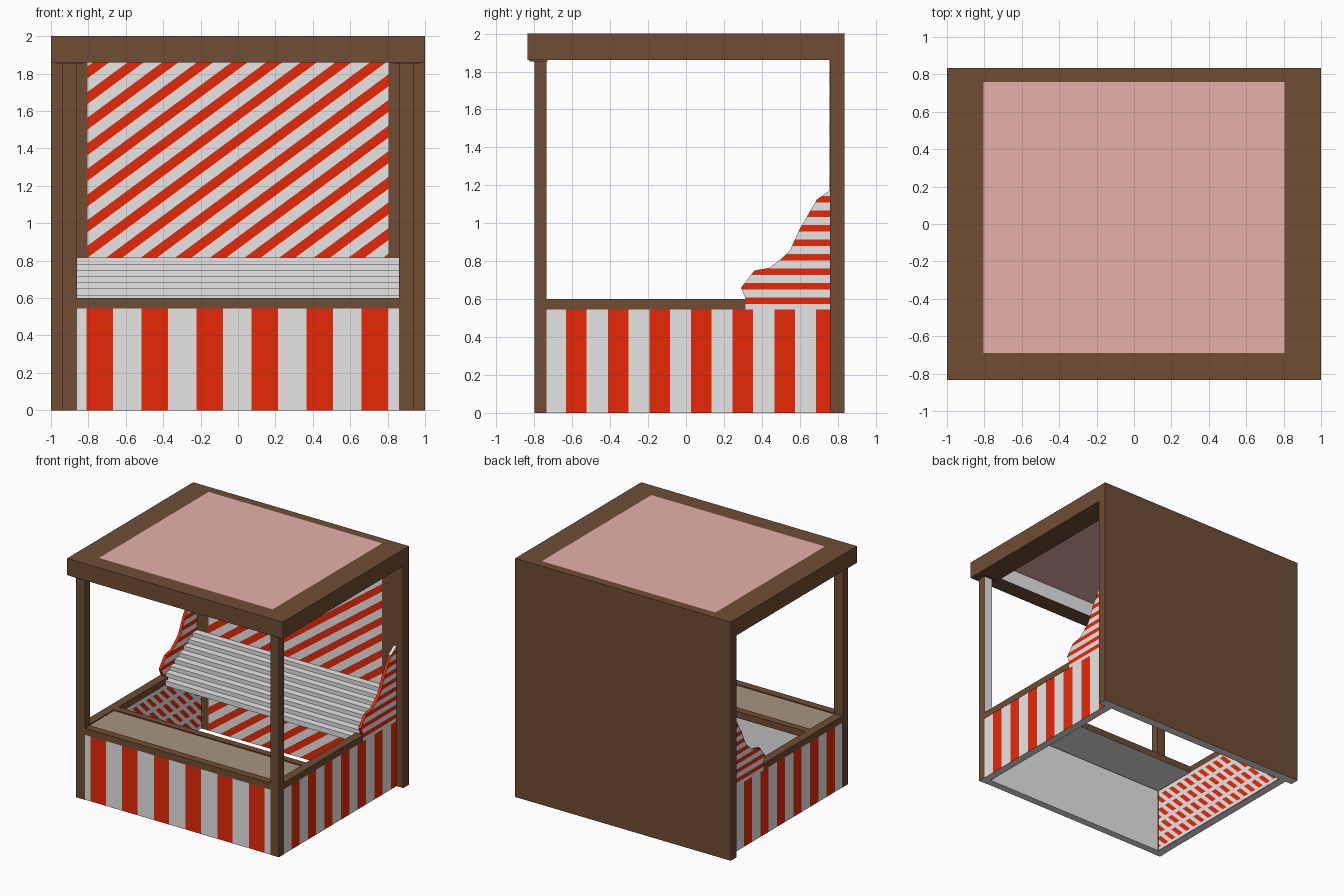
import bpy, bmesh, math
from mathutils import Vector

if "Cube" in bpy.data.objects:
    bpy.data.objects.remove(bpy.data.objects["Cube"])


def material(name, r, g, b):
    m = bpy.data.materials.new(name)
    m.diffuse_color = (r, g, b, 1)
    m.use_nodes = True
    m.node_tree.nodes["Principled BSDF"].inputs["Base Color"].default_value = m.diffuse_color
    return m


BROWN = material("brown wood", 0.16, 0.074, 0.034)
WHITE = material("off white", 0.8, 0.795, 0.795)
RED = material("red", 0.8, 0.022, 0.002)
PINK = material("pink cloth", 0.79, 0.44, 0.41)
TAN = material("tan counter", 0.39, 0.30, 0.22)


def finish(name, bm, mats):
    bmesh.ops.recalc_face_normals(bm, faces=bm.faces[:])
    me = bpy.data.meshes.new(name)
    bm.to_mesh(me)
    bm.free()
    for m in mats:
        me.materials.append(m)
    ob = bpy.data.objects.new(name, me)
    bpy.context.collection.objects.link(ob)
    return ob


def box_mesh(x0, x1, y0, y1, z0, z1):
    bm = bmesh.new()
    bmesh.ops.create_cube(bm, size=1)
    for v in bm.verts:
        v.co = ((x0 + x1) / 2 + v.co.x * (x1 - x0),
                (y0 + y1) / 2 + v.co.y * (y1 - y0),
                (z0 + z1) / 2 + v.co.z * (z1 - z0))
    return bm


def prism_mesh(profile, x0, x1):
    """Extrude a (y, z) outline from x0 to x1."""
    bm = bmesh.new()
    f = bm.faces.new([bm.verts.new((x0, y, z)) for y, z in profile])
    ext = bmesh.ops.extrude_face_region(bm, geom=[f])
    for v in ext["geom"]:
        if isinstance(v, bmesh.types.BMVert):
            v.co.x = x1
    return bm


def box(name, x0, x1, y0, y1, z0, z1, mat=BROWN, white_dirs=()):
    """Plain box; faces pointing along white_dirs stay unpainted."""
    bm = box_mesh(x0, x1, y0, y1, z0, z1)
    bm.normal_update()
    for f in bm.faces:
        if any(f.normal.dot(Vector(d)) > 0.9 for d in white_dirs):
            f.material_index = 1
    return finish(name, bm, [mat, WHITE])


def striped(name, bm, bands, plain=None):
    """Cut the mesh by each band set (direction, start, period, width) and
    colour red what lies inside a band of every set.
    plain(face) may return a fixed slot (0 white, 1 red)."""
    for n, start, period, width in bands:
        n = Vector(n)
        d = [v.co.dot(n) for v in bm.verts]
        k0 = math.floor((min(d) - start) / period)
        k1 = math.ceil((max(d) - start) / period)
        for k in range(k0, k1 + 1):
            for t in (start + k * period, start + k * period + width):
                bmesh.ops.bisect_plane(bm, geom=bm.verts[:] + bm.edges[:] + bm.faces[:],
                                       plane_co=n * (t / n.length_squared), plane_no=n)
    bmesh.ops.recalc_face_normals(bm, faces=bm.faces[:])
    bm.normal_update()
    for f in bm.faces:
        c = f.calc_center_median()
        red = all((c.dot(Vector(n)) - s) % p < w for n, s, p, w in bands)
        fixed = plain(f) if plain else None
        f.material_index = int(red) if fixed is None else fixed
    return finish(name, bm, [WHITE, RED])


DOWN, BACK = (0, 0, -1), (0, 1, 0)

# back wall with its diagonal striped lining
box("back_wall", -1, 1, 0.76, 0.835, 0, 2, BROWN, [DOWN])
striped("back_lining", box_mesh(-0.805, 0.805, 0.757, 0.761, 0.002, 1.985),
        [((-0.74, 0, 1), 0.041, 0.137, 0.064)])

# roof frame and cloth
box("roof_front_beam", -1, 1, -0.835, -0.69, 1.86, 2, BROWN, [BACK])
box("roof_cloth", -0.805, 0.805, -0.69, 0.76, 1.985, 2, PINK)

# front wall, rail and counter
striped("front_wall", box_mesh(-0.86, 0.86, -0.797, -0.735, 0, 0.545),
        [((1, 0, 0), -0.81, 0.294, 0.142)],
        lambda f: 0 if f.normal.y > 0.9 or f.normal.z < -0.9 else None)
box("front_rail", -0.86, 0.86, -0.8, -0.735, 0.545, 0.6)
box("counter_top", -0.875, 0.875, -0.735, -0.40, 0.55, 0.592, TAN, [DOWN])
box("counter_back_rail", -0.875, 0.875, -0.40, -0.34, 0.545, 0.6, BROWN, [DOWN])

# stepped display shelf
steps, y0, z0, run, rise = 8, 0.28, 0.55, 0.06, 0.0333
outline = [(y0, z0 - 0.01)]
for i in range(steps):
    outline += [(y0 + i * run, z0 + (i + 1) * rise),
                (y0 + (i + 1) * run, z0 + (i + 1) * rise)]
outline.append((y0 + steps * run, z0 + (steps - 1) * rise))
finish("display_shelf", prism_mesh(outline, -0.915, 0.915), [WHITE])

# wavy outline of the side screens
SCREEN = [(0.76, 0.545), (0.315, 0.545), (0.315, 0.60), (0.29, 0.66), (0.36, 0.75),
          (0.44, 0.765), (0.50, 0.81), (0.55, 0.86), (0.60, 0.97), (0.69, 1.125),
          (0.76, 1.175)]


def red_rim(f):
    if abs(f.normal.x) < 0.5:
        return int(f.calc_center_median().z < 1.13)
    return None


for side, s in (("left", -1), ("right", 1)):
    def span(a, b):
        return sorted((s * a, s * b))

    # corner post with a small cap under the roof
    box(side + "_post", *span(0.86, 0.94), -0.8, -0.735, 0, 1.86, BROWN,
        [DOWN, BACK] if s > 0 else [DOWN])
    box(side + "_post_cap", *span(0.83, 0.97), -0.825, -0.73, 1.853, 1.862)
    box(side + "_roof_beam", *span(0.805, 1), -0.69, 0.76, 1.86, 2)

    # low side wall, striped outside and lined with rows of slanted dabs inside
    striped(side + "_wall", box_mesh(*span(0.875, 0.938), -0.735, 0.76, 0, 0.545),
            [((0, 1, 0), -0.632, 0.2195, 0.108)],
            lambda f: 0 if f.normal.z < -0.9 else None)
    striped(side + "_wall_lining", box_mesh(*span(0.87, 0.876), -0.735, 0.757, 0.002, 0.545),
            [((0, 1, 1), 0.0, 0.09, 0.048), ((0, 0, 1), 0.03, 0.13, 0.095)])
    box(side + "_rail", *span(0.87, 0.94), -0.735, 0.315, 0.545, 0.6)

    # wavy screen with level stripes and a red edge
    striped(side + "_screen", prism_mesh(SCREEN, *span(0.912, 0.938)),
            [((0, 0, 1), 0.574, 0.0765, 0.035)], red_rim)
